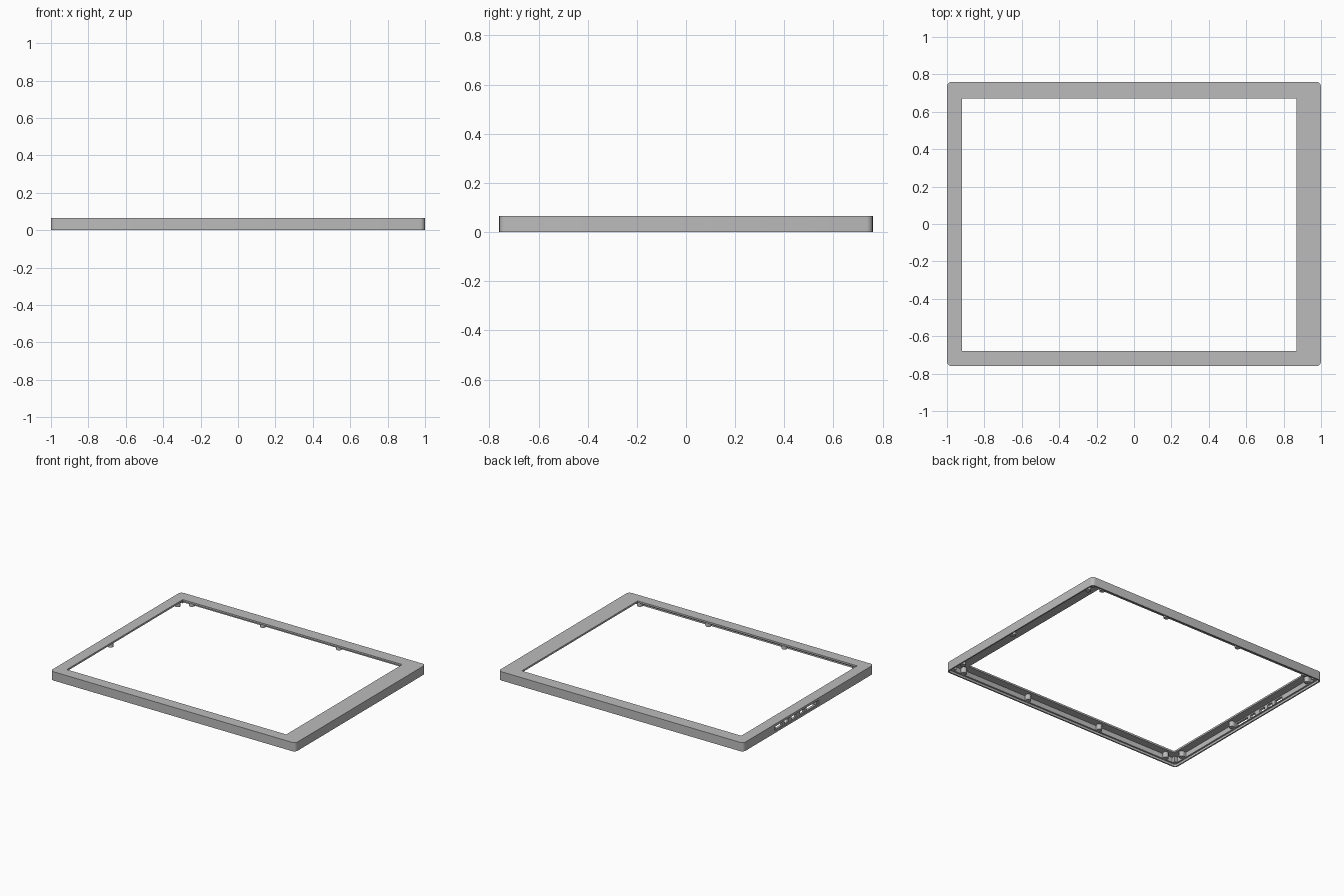
import bpy
import bmesh
from math import cos, sin, pi

cube = bpy.data.objects.get("Cube")
if cube:
    bpy.data.objects.remove(cube, do_unlink=True)

grey = bpy.data.materials.new("plain grey")
grey.use_nodes = True
GREY = (0.5, 0.5, 0.5, 1)
grey.diffuse_color = GREY
grey.node_tree.nodes["Principled BSDF"].inputs["Base Color"].default_value = GREY

HX, HY, H = 1.0, 0.76, 0.065      # outer half sizes and height
PLATE = 0.052                     # underside of the face plate
STEP = 0.016                      # height of the rebate in the wall
THIN, THICK = 0.01, 0.022         # wall thickness below and above the rebate


def finish(name, bm):
    bmesh.ops.recalc_face_normals(bm, faces=bm.faces)
    mesh = bpy.data.meshes.new(name)
    bm.to_mesh(mesh)
    bm.free()
    mesh.materials.append(grey)
    obj = bpy.data.objects.new(name, mesh)
    bpy.context.collection.objects.link(obj)
    return obj


def add_box(bm, x0, x1, y0, y1, z0, z1):
    verts = bmesh.ops.create_cube(bm, size=1)["verts"]
    for v in verts:
        v.co.x = x1 if v.co.x > 0 else x0
        v.co.y = y1 if v.co.y > 0 else y0
        v.co.z = z1 if v.co.z > 0 else z0


def ring(bm, x0, x1, y0, y1, r, z, steps=5):
    """Rectangle with rounded corners."""
    corners = [(x1 - r, y1 - r), (x0 + r, y1 - r), (x0 + r, y0 + r), (x1 - r, y0 + r)]
    verts = []
    for i, (cx, cy) in enumerate(corners):
        for k in range(steps):
            a = (i + k / (steps - 1)) * pi / 2
            verts.append(bm.verts.new((cx + r * cos(a), cy + r * sin(a), z)))
    return verts


def inset(bm, d, z):
    return ring(bm, -HX + d, HX - d, -HY + d, HY - d, 0.026 - d, z)


def opening(bm, z):
    return ring(bm, -0.92, 0.87, -0.68, 0.67, 0.001, z)


# Hollow bezel: closed loop of rings around the frame section
bm = bmesh.new()
rings = [inset(bm, 0, 0), inset(bm, 0, H), opening(bm, H), opening(bm, PLATE),
         inset(bm, THICK, PLATE), inset(bm, THICK, STEP),
         inset(bm, THIN, STEP), inset(bm, THIN, 0)]
for a, b in zip(rings, rings[1:] + rings[:1]):
    for i in range(len(a)):
        j = (i + 1) % len(a)
        bm.faces.new((a[i], a[j], b[j], b[i]))
bezel = finish("bezel_frame", bm)


def cut(name, boxes):
    bm = bmesh.new()
    for box in boxes:
        add_box(bm, *box)
    cutter = finish(name, bm)
    cutter.hide_render = True
    mod = bezel.modifiers.new(name, "BOOLEAN")
    mod.operation = "DIFFERENCE"
    mod.solver = "EXACT"
    mod.object = cutter
    bpy.context.view_layer.objects.active = bezel
    bpy.ops.object.modifier_apply(modifier=name)
    bpy.data.objects.remove(cutter, do_unlink=True)


# Port openings through the side wall, with a shallow recess around them
cut("port_recess", [(-1.1, -0.994, -0.12, 0.39, 0.014, 0.048)])
ports = [(0.30, 0.375), (0.225, 0.27), (0.14, 0.19), (0.045, 0.09), (-0.1, 0.015)]
cut("port_holes", [(-1.1, -0.95, a, b, 0.019, 0.043) for a, b in ports])

# Screw bosses tied to the wall by a web
def boss(bm, x, y, dx, dy):
    r, low, top = 0.019, 0.012, PLATE + 0.004
    made = bmesh.ops.create_cone(bm, cap_ends=True, segments=12, radius1=r,
                                 radius2=r, depth=top - low)["verts"]
    bmesh.ops.translate(bm, verts=made, vec=(x, y, (top + low) / 2))
    w = r * 0.7
    xs = sorted((x - w * abs(dy), x + w * abs(dy))) if dy else sorted((x, dx * (HX - 0.015)))
    ys = sorted((y - w * abs(dx), y + w * abs(dx))) if dx else sorted((y, dy * (HY - 0.015)))
    add_box(bm, *xs, *ys, STEP, top)


bm = bmesh.new()
for side in (-1, 1):
    for x in (-0.88, -0.3, 0.32, 0.88):
        boss(bm, x, side * 0.719, 0, side)
    for y in (-0.64, -0.12, 0.66):
        boss(bm, side * 0.955, y, side, 0)
finish("screw_bosses", bm)

# Blocks filling the inner corners
bm = bmesh.new()
for sx in (-1, 1):
    for sy in (-1, 1):
        add_box(bm, *sorted((sx * 0.952, sx * 0.982)), *sorted((sy * 0.712, sy * 0.742)),
                0.012, PLATE + 0.004)
finish("corner_blocks", bm)

# Smooth the rounded corners and bosses, keep hard edges
for obj in bpy.context.collection.objects:
    obj.select_set(obj.type == "MESH" and obj.name in
                   {"bezel_frame", "screw_bosses"})
bpy.context.view_layer.objects.active = bezel
bpy.ops.object.shade_smooth_by_angle(angle=0.6)
